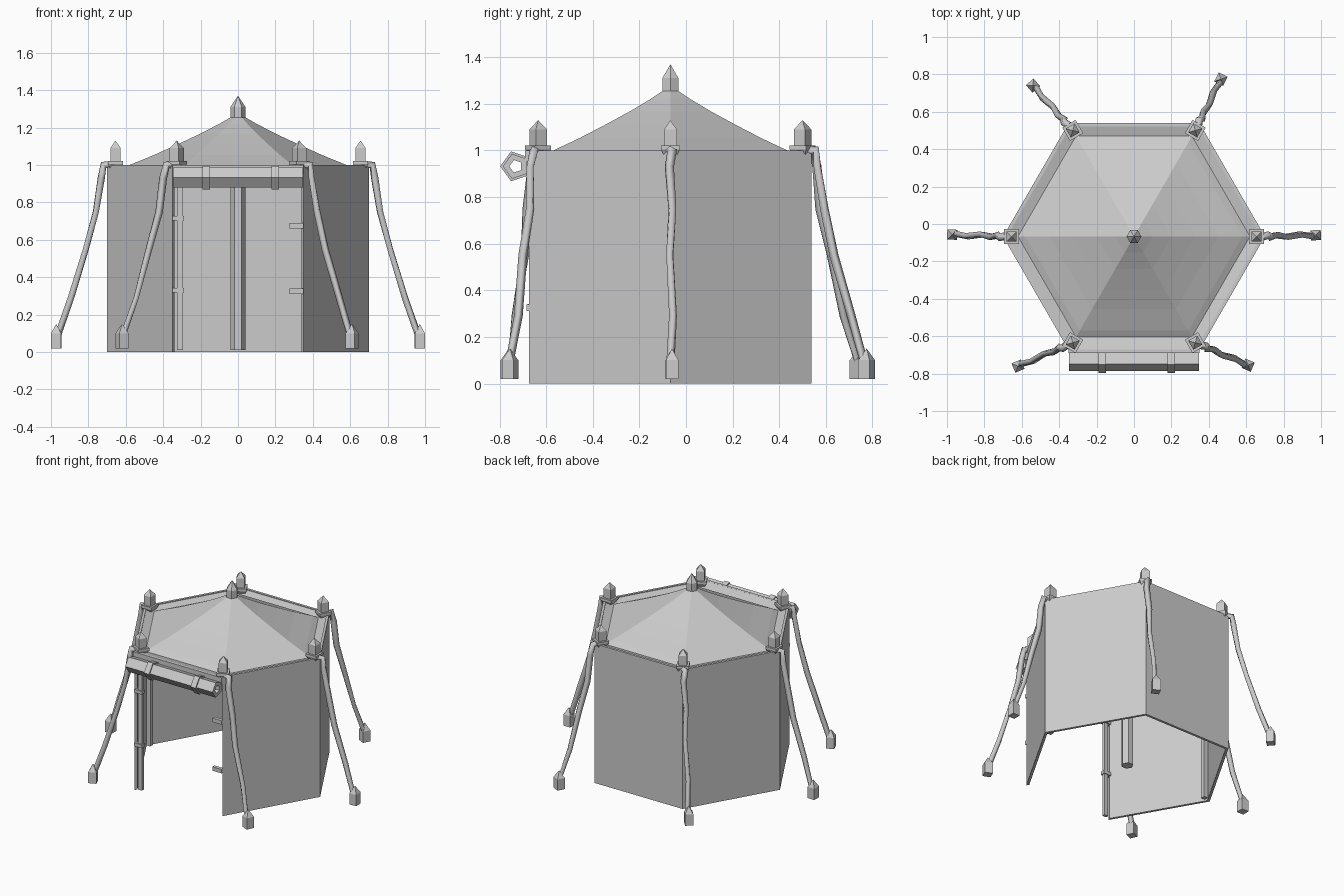
import bpy, bmesh
from math import cos, sin, pi, radians, atan2
from mathutils import Vector, Matrix

if "Cube" in bpy.data.objects:
    bpy.data.objects.remove(bpy.data.objects["Cube"])

CY = -0.067          # tent centre in y
WALL_R, WALL_H = 0.70, 1.0

canvas = bpy.data.materials.new("plain_grey")
canvas.use_nodes = True
GREY = (0.6, 0.6, 0.6, 1)
canvas.diffuse_color = GREY
canvas.node_tree.nodes["Principled BSDF"].inputs["Base Color"].default_value = GREY


def finish(name, bm):
    bmesh.ops.recalc_face_normals(bm, faces=bm.faces)
    mesh = bpy.data.meshes.new(name)
    bm.to_mesh(mesh)
    bm.free()
    mesh.materials.append(canvas)
    obj = bpy.data.objects.new(name, mesh)
    bpy.context.collection.objects.link(obj)
    return obj


def lathe(name, profile, sides, matrix, turn=0.0, closed=False):
    """Faceted revolve of (radius, height) points; zero radius makes a tip."""
    bm = bmesh.new()
    rings = []
    for r, z in profile:
        if r == 0:
            rings.append([bm.verts.new((0, 0, z))] * sides)
        else:
            rings.append([bm.verts.new((r * cos(turn + 2 * pi * i / sides),
                                        r * sin(turn + 2 * pi * i / sides), z))
                          for i in range(sides)])
    pairs = list(zip(rings, rings[1:]))
    if closed:
        pairs.append((rings[-1], rings[0]))
    for a, b in pairs:
        for i in range(sides):
            j = (i + 1) % sides
            corners = list(dict.fromkeys((a[i], a[j], b[j], b[i])))
            bm.faces.new(corners)
    bm.transform(matrix)
    return finish(name, bm)


def box(name, lo, hi):
    lo, hi = Vector(lo), Vector(hi)
    bm = bmesh.new()
    bmesh.ops.create_cube(bm, size=1)
    bm.transform(Matrix.Translation((lo + hi) / 2) @ Matrix.Diagonal((*(hi - lo), 1)))
    return finish(name, bm)


def hex_point(r, k, z=0.0):
    return Vector((r * cos(k * pi / 3), CY + r * sin(k * pi / 3), z))


def place(x, y, z=0.0):
    return Matrix.Translation((x, y, z))


# Wall panels on five sides, open at the front
bm = bmesh.new()
sections = []
for k in range(-1, 5):
    sections.append([bm.verts.new(hex_point(r, k, z)) for r, z in
                     ((WALL_R, 0), (WALL_R, WALL_H), (WALL_R - 0.02, WALL_H), (WALL_R - 0.02, 0))])
for a, b in zip(sections, sections[1:]):
    for i in range(4):
        j = (i + 1) % 4
        bm.faces.new((a[i], b[i], b[j], a[j]))
for end in (sections[0], sections[-1]):
    bm.faces.new(end)
finish("wall_panels", bm)

# Sagging roof with a gutter band inside the wall top
lathe("roof", [(WALL_R, WALL_H), (0.62, 0.98), (0.58, 1.0), (0.45, 1.053), (0.33, 1.107),
               (0.2, 1.168), (0.1, 1.22), (0.03, 1.26)], 6, place(0, CY))

# Centre pole and its finial
lathe("centre_pole", [(0, 0.01), (0.04, 0.01), (0.04, 1.25), (0, 1.25)], 6, place(0, CY))
lathe("roof_finial", [(0, 1.2), (0.04, 1.2), (0.04, 1.31), (0, 1.37)], 6, place(0, CY))

# Corner posts inside the side corners
for k in (0, 3):
    p = hex_point(0.655, k)
    lathe("corner_post", [(0, 0.01), (0.022, 0.01), (0.022, 0.97), (0, 0.97)], 4,
          place(p.x, p.y), pi / 4)

# Guy ropes, corner finials and ground stakes
stake_spots = [(0.972, -0.06), (0.465, 0.775), (-0.54, 0.74),
               (-0.972, -0.057), (-0.62, -0.76), (0.61, -0.755)]
rope_path = [(0.05, 1.0), (0.2, 1.0), (0.24, 0.93), (0.33, 0.75),
             (0.5, 0.55), (0.75, 0.29), (0.96, 0.1)]
for k, spot in enumerate(stake_spots):
    corner = hex_point(0.655, k)
    azimuth = k * pi / 3 + pi / 4
    lathe("corner_finial", [(0, 0.97), (0.035, 0.975), (0.058, 1.005), (0.058, 1.022),
                            (0.039, 1.022), (0.039, 1.09), (0, 1.13)], 4,
          place(corner.x, corner.y), azimuth)

    foot = Vector((*spot, 0))
    run = foot - corner
    side = Vector((-run.y, run.x, 0)).normalized()
    lathe("ground_stake", [(0, 0.02), (0.038, 0.02), (0.038, 0.1), (0, 0.15)], 4,
          place(*spot), atan2(run.y, run.x) + pi / 4)

    curve = bpy.data.curves.new("guy_rope", "CURVE")
    curve.dimensions = "3D"
    curve.bevel_depth = 0.022
    curve.bevel_resolution = 0
    curve.use_fill_caps = True
    spline = curve.splines.new("POLY")
    spline.points.add(len(rope_path) - 1)
    for i, (t, z) in enumerate(rope_path):
        p = corner + run * t + side * (0.006 if i % 2 else -0.006)
        spline.points[i].co = (p.x, p.y, z, 1)
        spline.points[i].radius = 1.0 - 0.2 * t
        spline.points[i].tilt = 0.25 * i
    curve.materials.append(canvas)
    rope = bpy.data.objects.new("guy_rope", curve)
    bpy.context.collection.objects.link(rope)
    bpy.ops.object.select_all(action="DESELECT")
    rope.select_set(True)
    bpy.context.view_layer.objects.active = rope
    bpy.ops.object.convert(target="MESH")

# Rolled-up door flap with two straps, hung from a lintel strip
along_x = Matrix.Rotation(radians(90), 4, "Y")


def tube(name, x, half, outer, inner):
    lathe(name, [(outer, -half), (outer, half), (inner, half), (inner, -half)], 5,
          place(x, -0.73, 0.932) @ along_x, -pi / 2, closed=True)


tube("rolled_door", 0, 0.347, 0.056, 0.028)
for x in (-0.17, 0.2):
    tube("roll_strap", x, 0.02, 0.067, 0.05)
box("door_lintel", (-0.35, -0.69, 0.95), (0.35, -0.672, 1.0))

# Door edge strip with ties on one jamb, clips on the other
box("door_edge_strip", (-0.326, -0.672, 0.01), (-0.294, -0.65, 0.96))
for z in (0.33, 0.715):
    box("strip_tie", (-0.35, -0.68, z - 0.012), (-0.288, -0.645, z + 0.012))
for z in (0.325, 0.675):
    box("door_clip", (0.275, -0.685, z - 0.014), (0.35, -0.66, z + 0.014))
